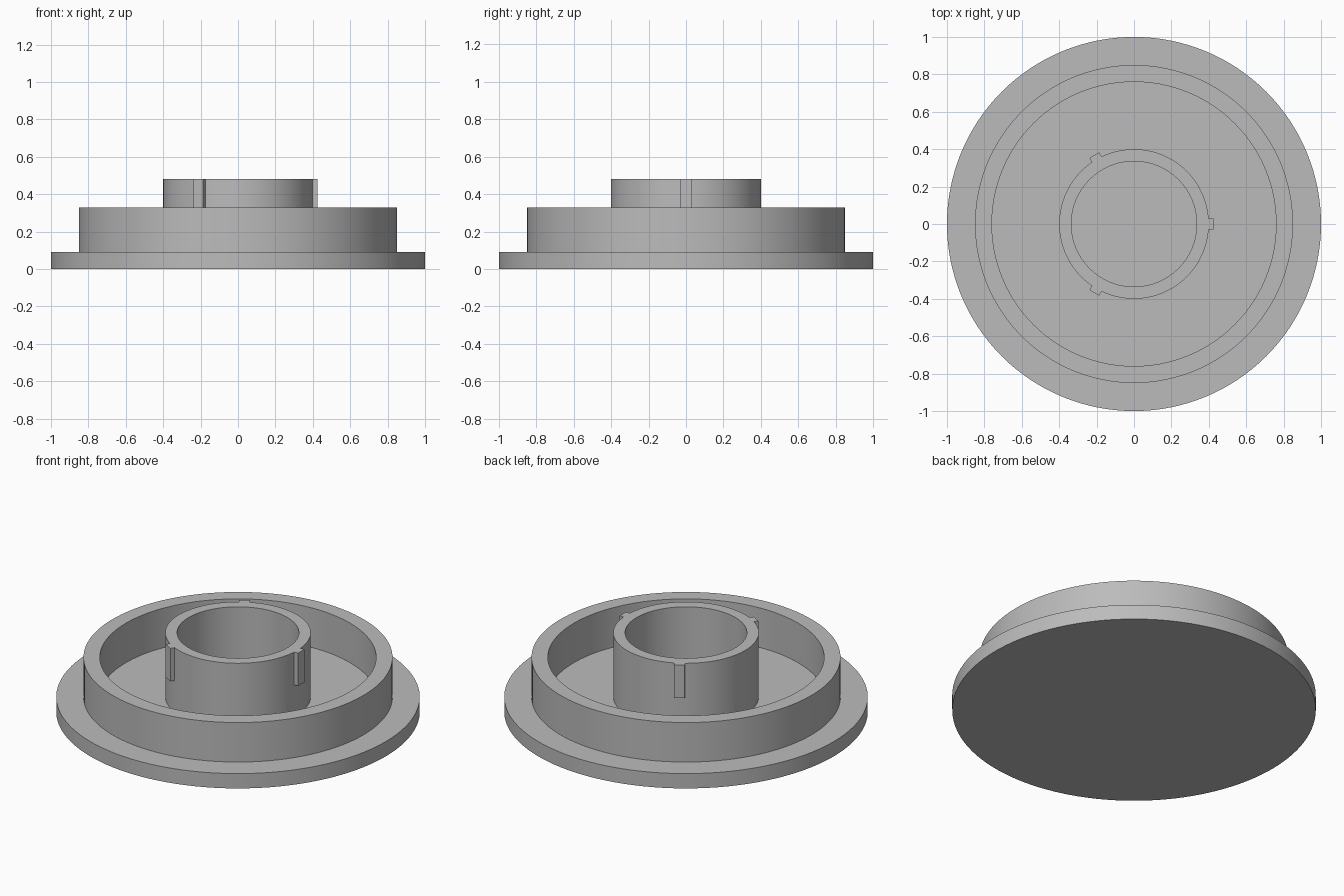
import bpy
import bmesh
from math import radians, cos, sin, tau
from mathutils import Matrix, Vector

cube = bpy.data.objects.get("Cube")
if cube:
    bpy.data.objects.remove(cube, do_unlink=True)

SEGMENTS = 128
PLATE_TOP = 0.09
RIM_TOP = 0.33
HUB_TOP = 0.48

grey = bpy.data.materials.new("plain grey")
grey.use_nodes = True
colour = (0.5, 0.5, 0.5, 1)
grey.diffuse_color = colour
grey.node_tree.nodes["Principled BSDF"].inputs["Base Color"].default_value = colour


def add_object(name, bm):
    bmesh.ops.recalc_face_normals(bm, faces=bm.faces)
    mesh = bpy.data.meshes.new(name)
    bm.to_mesh(mesh)
    bm.free()
    mesh.materials.append(grey)
    obj = bpy.data.objects.new(name, mesh)
    bpy.context.collection.objects.link(obj)
    return obj


def lathe(name, profile):
    """Turn a radius/height profile around z, capping both open ends."""
    bm = bmesh.new()
    rings = []
    for radius, z in profile:
        rings.append([bm.verts.new((radius * cos(tau * i / SEGMENTS),
                                    radius * sin(tau * i / SEGMENTS), z))
                      for i in range(SEGMENTS)])
    for low, high in zip(rings, rings[1:]):
        for i in range(SEGMENTS):
            j = (i + 1) % SEGMENTS
            bm.faces.new((low[i], low[j], high[j], high[i]))
    bm.faces.new(rings[0])
    bm.faces.new(rings[-1])
    return add_object(name, bm)


# Flanged plate with raised rim and hollow hub, turned as one solid
body = lathe("flanged_cap", [
    (1.0, 0), (1.0, PLATE_TOP),
    (0.85, PLATE_TOP), (0.85, RIM_TOP), (0.76, RIM_TOP), (0.76, PLATE_TOP),
    (0.4, PLATE_TOP), (0.4, HUB_TOP), (0.335, HUB_TOP), (0.335, PLATE_TOP),
])
bpy.context.view_layer.objects.active = body
body.select_set(True)
bpy.ops.object.shade_smooth_by_angle(angle=radians(30))

# Three small keys spaced evenly around the top of the hub
key_bottom = 0.28
inner, outer, width = 0.394, 0.425, 0.06
for n in range(3):
    bm = bmesh.new()
    size = Vector((outer - inner, width, HUB_TOP - key_bottom))
    centre = Vector(((inner + outer) / 2, 0, (HUB_TOP + key_bottom) / 2))
    matrix = (Matrix.Rotation(tau * n / 3, 4, 'Z')
              @ Matrix.Translation(centre) @ Matrix.Diagonal(size.to_4d()))
    bmesh.ops.create_cube(bm, size=1, matrix=matrix)
    add_object(f"hub_key_{n + 1}", bm)
